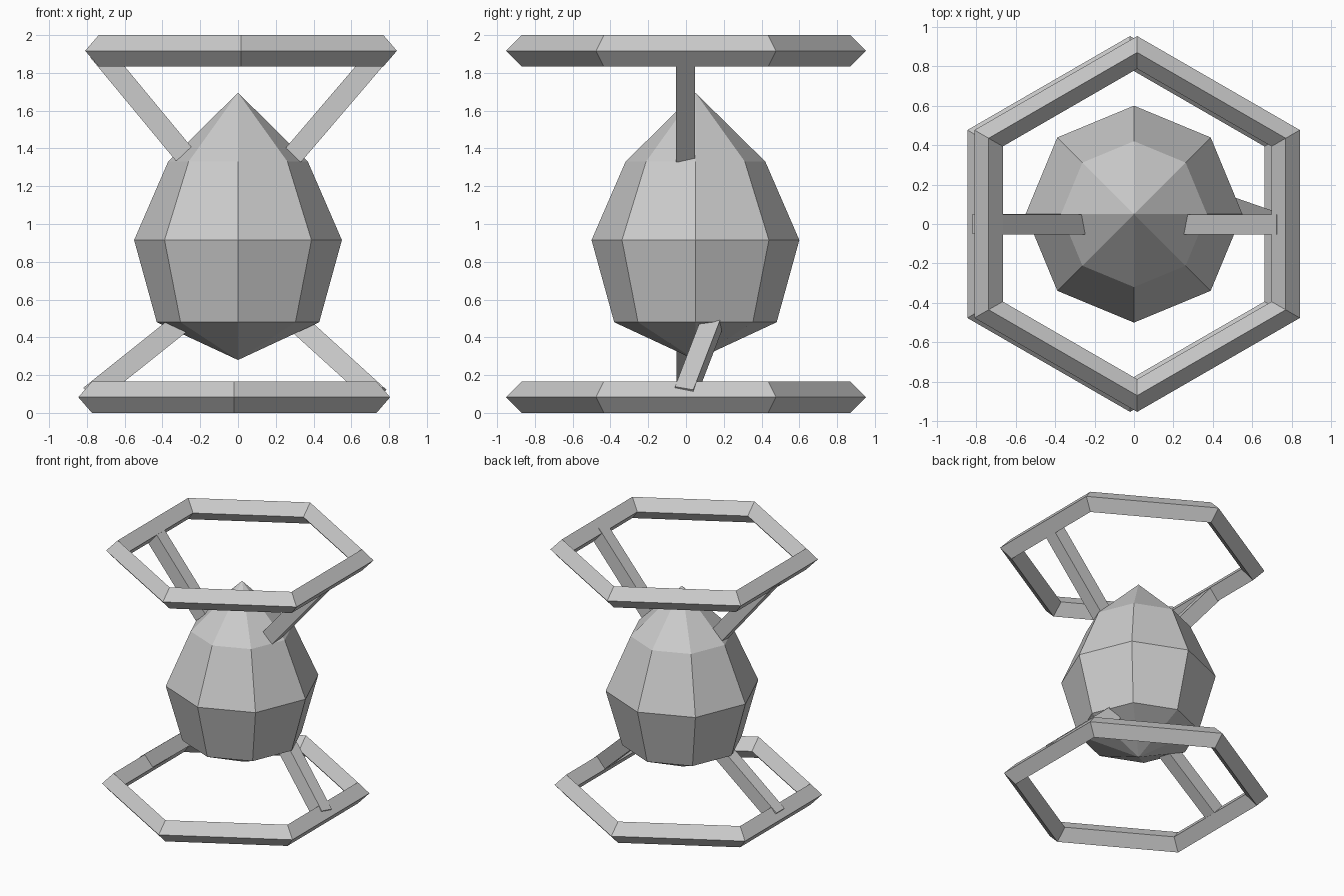
import bpy, bmesh
from math import pi, cos, sin
from mathutils import Vector

if "Cube" in bpy.data.objects:
    bpy.data.objects.remove(bpy.data.objects["Cube"])


def finish(name, bm):
    bmesh.ops.recalc_face_normals(bm, faces=bm.faces)
    mesh = bpy.data.meshes.new(name)
    bm.to_mesh(mesh)
    bm.free()
    obj = bpy.data.objects.new(name, mesh)
    bpy.context.collection.objects.link(obj)
    return obj


def hex_ring(name, x, z):
    # six-sided ring with a diamond cross-section, corners on the y axis
    bpy.ops.mesh.primitive_torus_add(major_segments=6, minor_segments=4,
                                     major_radius=0.87, minor_radius=0.083,
                                     location=(x, 0, z), rotation=(0, 0, pi / 6))
    bpy.context.object.name = name


def strut(name, start, end, depth=0.10, thick=0.11):
    # square bar between two points, kept level with the y axis
    a, b = Vector(start), Vector(end)
    d = (b - a).normalized()
    n = d.cross(Vector((0, 1, 0))).normalized() * thick / 2
    s = n.cross(d).normalized() * depth / 2
    bm = bmesh.new()
    ends = [[bm.verts.new(p + i * n + j * s)
             for i, j in ((-1, -1), (1, -1), (1, 1), (-1, 1))] for p in (a, b)]
    bm.faces.new(ends[0])
    bm.faces.new(ends[1])
    for k in range(4):
        m = (k + 1) % 4
        bm.faces.new((ends[0][k], ends[0][m], ends[1][m], ends[1][k]))
    finish(name, bm)


def lathe(name, bottom, rings, top, sides, loc):
    bm = bmesh.new()
    loops = [[bm.verts.new((r * cos(2 * pi * i / sides), r * sin(2 * pi * i / sides), z))
              for i in range(sides)] for r, z in rings]
    lo, hi = bm.verts.new((0, 0, bottom)), bm.verts.new((0, 0, top))
    for i in range(sides):
        j = (i + 1) % sides
        bm.faces.new((lo, loops[0][j], loops[0][i]))
        bm.faces.new((hi, loops[-1][i], loops[-1][j]))
        for p, q in zip(loops, loops[1:]):
            bm.faces.new((p[i], p[j], q[j], q[i]))
    finish(name, bm).location = loc


# upper and lower hexagonal frames
hex_ring("upper_ring", 0.016, 1.917)
hex_ring("lower_ring", -0.02, 0.083)

# faceted egg-shaped bulb
lathe("bulb", 0.28, [(0.43, 0.48), (0.55, 0.915), (0.37, 1.33)], 1.695, 8, (0, 0.05, 0))

# struts joining the frames to the bulb
strut("upper_left_strut", (-0.74, -0.003, 1.917), (-0.286, -0.003, 1.369))
strut("upper_right_strut", (0.765, -0.003, 1.917), (0.291, -0.003, 1.363))
strut("lower_left_strut", (-0.785, 0, 0.09), (-0.29, 0, 0.485))
strut("lower_right_strut", (0.74, -0.01, 0.09), (0.31, 0.14, 0.48))
